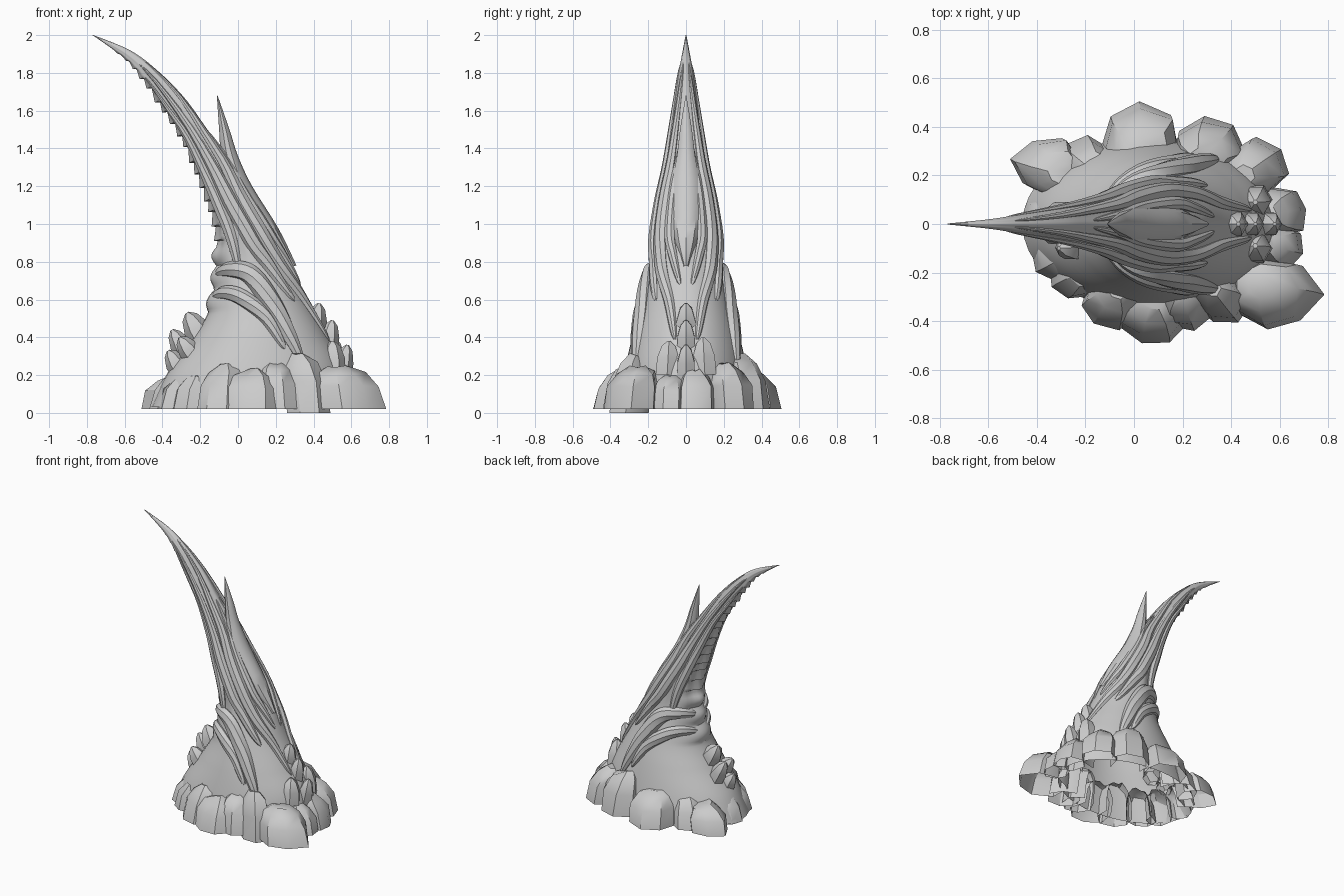
import bpy, math, random
from mathutils import Vector

if "Cube" in bpy.data.objects:
    bpy.data.objects.remove(bpy.data.objects["Cube"])

random.seed(7)
TAU = 2 * math.pi

# Sections: belly-side x,z / spine-side x,z / half width in y
HORN = [(-.46, .03, .60, .03, .36), (-.38, .20, .56, .25, .325), (-.25, .38, .47, .42, .285),
        (-.15, .55, .37, .60, .235), (-.11, .75, .275, .80, .185), (-.11, .92, .18, .97, .165),
        (-.155, 1.10, .05, 1.17, .135), (-.22, 1.27, -.04, 1.33, .105), (-.30, 1.46, -.165, 1.50, .08),
        (-.40, 1.61, -.28, 1.66, .06), (-.51, 1.775, -.415, 1.80, .04), (-.61, 1.885, -.565, 1.915, .02),
        (-.77, 2.0, -.765, 2.0, .002)]
SPIKE = [(.22, .76, .31, .78, .015), (.05, .95, .215, .975, .08), (-.05, 1.17, .075, 1.20, .08),
         (-.09, 1.37, .0, 1.36, .05), (-.10, 1.50, -.045, 1.50, .033), (-.112, 1.68, -.108, 1.68, .002)]


def spline(pts, t):
    """Catmull-Rom interpolation of a list of tuples at parameter t."""
    n = len(pts) - 1
    t = min(max(t, 0), n)
    i = min(int(t), n - 1)
    f = t - i
    p = [pts[min(max(k, 0), n)] for k in (i - 1, i, i + 1, i + 2)]
    return [.5 * (2 * b + (c - a) * f + (2 * a - 5 * b + 4 * c - d) * f * f
                  + (3 * b - a - 3 * c + d) * f ** 3) for a, b, c, d in zip(*p)]


def surface(sections, t, th, scale=1.0):
    """Point on a lofted body; th = 0 is the spine, pi is the belly."""
    lx, lz, rx, rz, hy = spline(sections, t)
    c = math.cos(th) * scale
    return Vector(((lx + rx) / 2 + (rx - lx) / 2 * c, hy * math.sin(th) * scale,
                   (lz + rz) / 2 + (rz - lz) / 2 * c))


def horn_point(t, th):
    """Horn surface with lengthwise grooves and a notched belly edge."""
    groove = .04 * math.cos(8 * th) * min(max(t - 3.5, 0), 1)
    p = surface(HORN, t, th, 1 + groove)
    belly = max(0, -math.cos(th)) ** 4
    if 4.8 < t < 11.3:
        saw = (t * 2.6) % 1
        p += Vector((-.8, 0, -.6)) * belly * .03 * (1 - saw - .5) * min(1, (11.6 - t) / 2)
    elif 2.9 < t <= 4.8:
        p.x -= belly * .03 * abs(math.sin((t - 2.9) * math.pi * 1.6))
    return p


def make_mesh(name, verts, faces):
    me = bpy.data.meshes.new(name)
    me.from_pydata([tuple(v) for v in verts], [], faces)
    me.validate()
    ob = bpy.data.objects.new(name, me)
    bpy.context.collection.objects.link(ob)
    return ob


def skin(name, rings, cap_end=True):
    """Join equal-sized rings of points into a tube."""
    n = len(rings[0])
    verts = [v for r in rings for v in r]
    faces = [(i * n + j, i * n + (j + 1) % n, (i + 1) * n + (j + 1) % n, (i + 1) * n + j)
             for i in range(len(rings) - 1) for j in range(n)]
    if cap_end:
        faces.append(tuple(range(len(verts) - n, len(verts))))
    return make_mesh(name, verts, faces)


def loft(name, fn, length, steps, sides):
    return skin(name, [[fn(length * i / steps, TAU * j / sides) for j in range(sides)]
                       for i in range(steps + 1)])


# Curved horn with flared hollow foot, and the leaf-shaped spike on its back
loft("horn", horn_point, 12, 144, 40)
loft("back_spike", lambda t, th: surface(SPIKE, t, th), 5, 20, 10)


def strand(name, path, radius):
    """Tapered sinew lying on the horn surface, path of (t, angle)."""
    for side, label in ((1, "left"), (-1, "right")):
        steps, rings = 30, []
        pts = []
        for i in range(steps + 1):
            t, th = spline(path, (len(path) - 1) * i / steps)
            pts.append(surface(HORN, t, th * side))
        for i, p in enumerate(pts):
            d = (pts[min(i + 1, steps)] - pts[max(i - 1, 0)]).normalized()
            t, th = spline(path, (len(path) - 1) * i / steps)
            out = p - surface(HORN, t, 0, 0)
            out = (out - d * out.dot(d)).normalized()
            w = d.cross(out)
            r = radius * (.12 + .88 * math.sin(math.pi * i / steps) ** .6)
            r *= min(1, .25 + (12 - t) / 8)
            rings.append([p + out * r * .8 * math.cos(a) + w * r * math.sin(a)
                          for a in (TAU * k / 8 for k in range(8))])
        skin(name + "_" + label, rings)


# Sinews running up the horn and arching over the foot
strand("spine_sinew", [(1.8, .2), (3, .4), (4, .8), (5, .95), (6, .95), (8, .8), (10.5, .5)], .042)
strand("upper_arch", [(1.1, 1.0), (2, 1.1), (3, 1.3), (3.8, 1.7), (4.0, 2.3), (3.9, 3.0)], .055)
strand("lower_arch", [(1.6, 1.2), (2.6, 1.45), (3.2, 1.9), (3.4, 2.4), (3.3, 3.0)], .045)
strand("flank_sinew", [(3, .75), (4, 1.15), (5, 1.45), (7, 1.6), (10.5, 1.6)], .042)
strand("belly_sinew", [(3.9, 2.0), (5, 2.1), (7, 2.2), (10, 2.3)], .035)
strand("inner_sinew", [(3.4, .15), (4.2, .4), (5, .55), (6.5, .5), (8, .2)], .03)


def inside_foot(v):
    a, b = .53 - .45 * v[2], .36 - .18 * v[2]
    return ((v[0] - .08) / a) ** 2 + (v[1] / b) ** 2 < .85


def rock(name, x, y, rx, ry, h, bottom=.02):
    """Chunky open-bottomed boulder leaning against the foot."""
    n = 7
    inward = Vector((.08 - x, -y, 0)).normalized()
    turn = random.random() * TAU
    wob = [random.uniform(.88, 1.12) for _ in range(n)]
    verts = []
    for f, s, lean in ((0, 1, 0), (.55, .95, .2), (.85, .72, .45), (1, .35, .6)):
        for j in range(n):
            a = turn + TAU * j / n
            k = s * wob[j] * random.uniform(.95, 1.05)
            z = bottom + (h - bottom) * f * (1 if f == 0 else random.uniform(.92, 1.04))
            verts.append(Vector((x + rx * k * math.cos(a), y + ry * k * math.sin(a), z))
                         + inward * lean * .11)
    faces = [(i * n + j, i * n + (j + 1) % n, (i + 1) * n + (j + 1) % n, (i + 1) * n + j)
             for i in range(3) for j in range(n)] + [tuple(range(3 * n, 4 * n))]
    make_mesh(name, verts, [f for f in faces if not all(inside_foot(verts[k]) for k in f)])


# Ring of boulders around the foot
BOULDERS = [(-.36, .24, .15, .13, .20), (-.20, .25, .13, .11, .23), (.02, .36, .16, .14, .25),
            (.31, .32, .14, .12, .31), (.51, .23, .13, .12, .26), (.62, .05, .10, .10, .23),
            (.59, -.29, .18, .16, .25), (.36, -.31, .12, .11, .31), (.22, -.34, .11, .10, .27),
            (.08, -.38, .14, .13, .23), (-.10, -.33, .12, .10, .26), (-.24, -.23, .11, .09, .22),
            (-.34, -.14, .08, .10, .21), (-.39, .02, .08, .10, .20), (.61, -.09, .09, .09, .20)]
for i, b in enumerate(BOULDERS):
    rock("boulder_%02d" % (i + 1), *b, bottom=0 if i == 7 else .02)


def knob(name, base, tip, r):
    """Small blunt lump from base to tip."""
    base, tip = Vector(base), Vector(tip)
    d = (tip - base).normalized()
    u = d.cross(Vector((0, 1, 0))).normalized()
    w = d.cross(u)
    skin(name, [[base.lerp(tip, f) + (u * math.cos(TAU * k / 6) + w * math.sin(TAU * k / 6)) * r * s
                 for k in range(6)] for f, s in ((0, 1), (.5, .95), (.85, .6), (1, .15))])


# Thorny lumps on the belly side and stepped lumps along the spine
for i, k in enumerate([((-.17, 0, .36), (-.27, .01, .53), .075), ((-.26, .04, .28), (-.35, .04, .44), .06),
                       ((-.22, -.09, .28), (-.31, -.10, .40), .06), ((-.29, -.03, .2), (-.37, -.03, .33), .06)]):
    knob("belly_thorn_%d" % (i + 1), *k)
for i, k in enumerate([((.40, 0, .40), (.43, 0, .58), .06), ((.47, 0, .32), (.50, 0, .49), .055),
                       ((.54, 0, .18), (.58, 0, .36), .055), ((.50, .1, .2), (.50, .09, .40), .07),
                       ((.50, -.1, .2), (.50, -.09, .38), .07)]):
    knob("spine_lump_%d" % (i + 1), *k)

# Smooth shading with crisp creases
for ob in bpy.context.collection.objects:
    ob.select_set(True)
    bpy.context.view_layer.objects.active = ob
bpy.ops.object.shade_smooth_by_angle(angle=math.radians(35))
